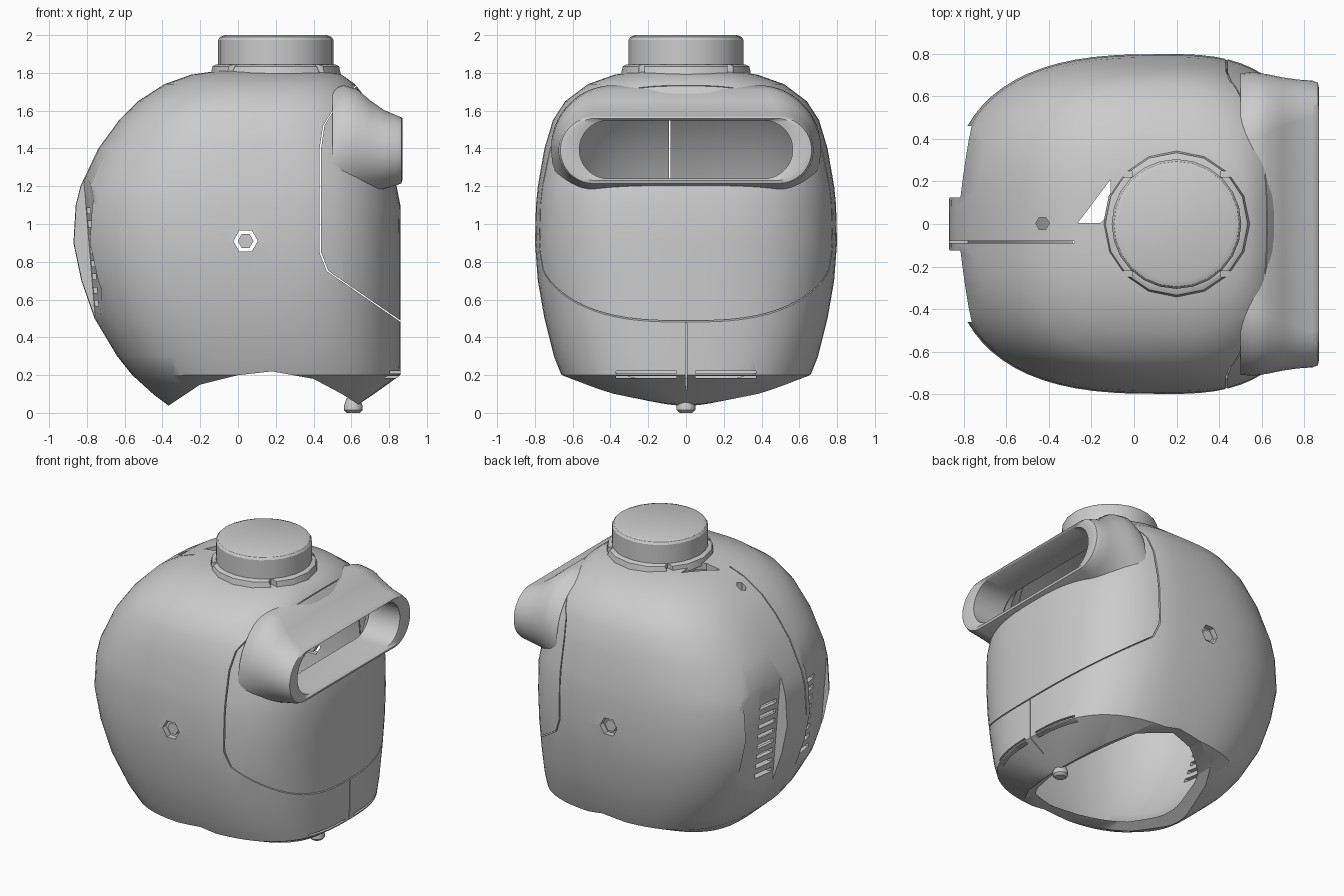
import bpy, bmesh, math
from mathutils import Matrix

if "Cube" in bpy.data.objects:
    bpy.data.objects.remove(bpy.data.objects["Cube"])

grey = bpy.data.materials.new("shell grey")
grey.use_nodes = True
colour = (0.6, 0.6, 0.6, 1)
grey.diffuse_color = colour
grey.node_tree.nodes["Principled BSDF"].inputs["Base Color"].default_value = colour


def make(name, bm):
    bmesh.ops.recalc_face_normals(bm, faces=bm.faces)
    me = bpy.data.meshes.new(name)
    bm.to_mesh(me)
    bm.free()
    ob = bpy.data.objects.new(name, me)
    bpy.context.collection.objects.link(ob)
    me.materials.append(grey)
    return ob


def loft(name, rings, loop=False):
    bm = bmesh.new()
    vs = [[bm.verts.new(p) for p in r] for r in rings]
    n = len(vs[0])
    pairs = list(zip(vs, vs[1:])) + ([(vs[-1], vs[0])] if loop else [])
    for a, b in pairs:
        for i in range(n):
            j = (i + 1) % n
            bm.faces.new((a[i], a[j], b[j], b[i]))
    if not loop:
        bm.faces.new(vs[0])
        bm.faces.new(vs[-1])
    return make(name, bm)


def prism(name, pts, axis, lo, hi):
    """Outline extruded along y or z (pts are the other two coordinates)."""
    place = {"y": lambda p, d: (p[0], d, p[1]), "z": lambda p, d: (p[0], p[1], d)}[axis]
    return loft(name, [[place(p, d) for p in pts] for d in (lo, hi)])


def boxes(name, specs):
    """Several separate boxes in one mesh: (centre, size)."""
    bm = bmesh.new()
    for c, s in specs:
        bmesh.ops.create_cube(bm, size=1, matrix=Matrix.Translation(c) @ Matrix.Diagonal((*s, 1)))
    return make(name, bm)


def polygon(cx, cy, r, n=6):
    return [(cx + r * math.cos(math.tau * i / n), cy + r * math.sin(math.tau * i / n)) for i in range(n)]


def cut(ob, cutter):
    m = ob.modifiers.new("cut", "BOOLEAN")
    m.operation, m.solver, m.object = "DIFFERENCE", "EXACT", cutter
    cutter.hide_render = True
    cutter.hide_viewport = True


def bake(ob, angle=32):
    """Apply the modifiers, drop the cutters and smooth the result."""
    bpy.context.view_layer.update()
    dg = bpy.context.evaluated_depsgraph_get()
    me = bpy.data.meshes.new_from_object(ob.evaluated_get(dg))
    helpers = [m.object for m in ob.modifiers]
    ob.modifiers.clear()
    ob.data = me
    for h in helpers:
        bpy.data.objects.remove(h)
    bpy.ops.object.select_all(action="DESELECT")
    ob.select_set(True)
    bpy.context.view_layer.objects.active = ob
    bpy.ops.object.shade_smooth_by_angle(angle=math.radians(angle))


# Head shell: stacked rounded sections (height, back x, front x, half width)
ROWS = [(.04, -.37, .63, .2), (.1, -.45, .72, .45), (.2, -.56, .86, .66), (.3, -.64, .862, .7),
        (.5, -.76, .862, .75), (.7, -.83, .862, .785), (.9, -.872, .862, .8), (1.1, -.86, .86, .795),
        (1.2, -.835, .84, .785), (1.4, -.74, .79, .75), (1.55, -.63, .74, .705), (1.65, -.53, .69, .64),
        (1.74, -.39, .62, .52), (1.79, -.25, .55, .38), (1.812, -.1, .46, .25)]


def section(z, x0, x1, hw, n=72):
    mid, e, pts = .15, 2 / 2.75, []
    for i in range(n):
        c, s = math.cos(math.tau * (i + .5) / n), math.sin(math.tau * (i + .5) / n)
        x = math.copysign(abs(c) ** e, c) * ((x1 - mid) if c > 0 else (mid - x0))
        pts.append((mid + x, math.copysign(abs(s) ** e, s) * hw, z))
    return pts


shell = loft("head_shell", [section(*r) for r in ROWS])
inner = loft("inner_cutter", [section(.92 + (z - .92) * .96, a + .09, b - .04, w - .04) for z, a, b, w in ROWS])

# Neck opening with arched sides
arch = [(-.38, .03), (-.2, .15), (0, .2), (.18, .22), (.4, .18), (.55, .1), (.66, .03), (.66, -.2), (-.38, -.2)]
neck = prism("neck_cutter", arch, "y", -1, 1)

# Flat recesses either side of the rear spine
for s in (-1, 1):
    rings = [[(-1.1, s * .125, z), (x, s * .125, z), (x + .045, s * .46, z), (-1.1, s * .46, z)]
             for z, x in ((.45, -.752), (1.25, -.818))]
    cut(shell, loft("recess_cutter", rings))
cut(shell, inner)
cut(shell, neck)

# Louvres through the recesses, and two pairs of chin slits
louvres = [((-.75, s * .22, .58 + .07 * i), (.3, .15, .03)) for s in (-1, 1) for i in range(8)]
chin = [((.82, s * .21, z), (.2, .32, .012)) for s in (-1, 1) for z in (.19, .215)]
cut(shell, boxes("slot_cutter", louvres + chin))


def stadium(x, hw, lo, hi, n=48):
    r, out = (hi - lo) / 2, []
    for i in range(n):
        a = math.tau * (i + .5) / n
        c = math.cos(a)
        out.append((x, math.copysign(hw - r, c) + r * c, (lo + hi) / 2 + r * math.sin(a)))
    return out


# Visor hole, bolt holes and the gaps around the cap
cut(shell, loft("visor_cutter", [stadium(x, .58, 1.235, 1.555) for x in (.47, 1.2)]))
cut(shell, prism("gap_cutter", [(-.11, .21), (-.11, .05), (-.16, .004), (-.265, .004)], "z", 1.6, 2))
cut(shell, prism("top_bolt_cutter", polygon(-.43, .003, .032), "z", 1.6, 1.9))
cut(shell, prism("side_bolt_cutter", polygon(.04, .91, .065), "y", -1, 1))

# Joint around the face panel, crown split and chin split
seam = [(.72, 1.84), (.63, 1.74), (.5, 1.6), (.45, 1.52), (.432, 1.4), (.431, .85), (.47, .75), (.95, .42)]
ribbon = seam + [(x + .008, z + .002) for x, z in reversed(seam)]
cut(shell, prism("seam_cutter", ribbon, "y", -1.1, 1.1))
cut(shell, boxes("split_cutter", [((-.6, -.085, 1.4), (.64, .008, 1.0)), ((.85, .001, .26), (.2, .006, .43))]))
bake(shell)

# Flared visor hood ending in a long rounded opening
hood = [(.5, .71, 1.0, 1.72), (.56, .715, 1.07, 1.735), (.63, .705, 1.12, 1.715), (.7, .69, 1.16, 1.655),
        (.77, .68, 1.185, 1.605), (.84, .675, 1.205, 1.575), (.865, .665, 1.215, 1.565), (.87, .64, 1.23, 1.56),
        (.855, .565, 1.24, 1.548), (.62, .565, 1.24, 1.548)]
bake(loft("visor_hood", [stadium(*h) for h in hood], loop=True), 40)


def turned(name, profile, cx, n=24):
    return loft(name, [[(x, y, z) for x, y in polygon(cx, 0, r, n)] for r, z in profile])


# Crown cap on a notched collar
bake(turned("crown_cap", [(.305, 1.78), (.305, 1.975), (.295, 1.99), (.27, 2.0)], .2))
collar = turned("cap_collar", [(.345, 1.79), (.335, 1.835), (.315, 1.845)], .2, 16)
notches = [((.2 + a * .235, b * .235, 1.83), (.05, .03, .1)) for a in (-1, 1) for b in (-1, 1)]
cut(collar, boxes("notch_cutter", notches))
bake(collar)

# Hex bolts set in the sides, and the latch knob under the chin
for s, side in ((-1, "right"), (1, "left")):
    bake(prism(side + "_bolt", polygon(.04, .91, .042), "y", s * .74, s * .775))
bake(turned("chin_knob", [(.035, 0), (.05, .015), (.05, .035), (.035, .08)], .61, 12))
